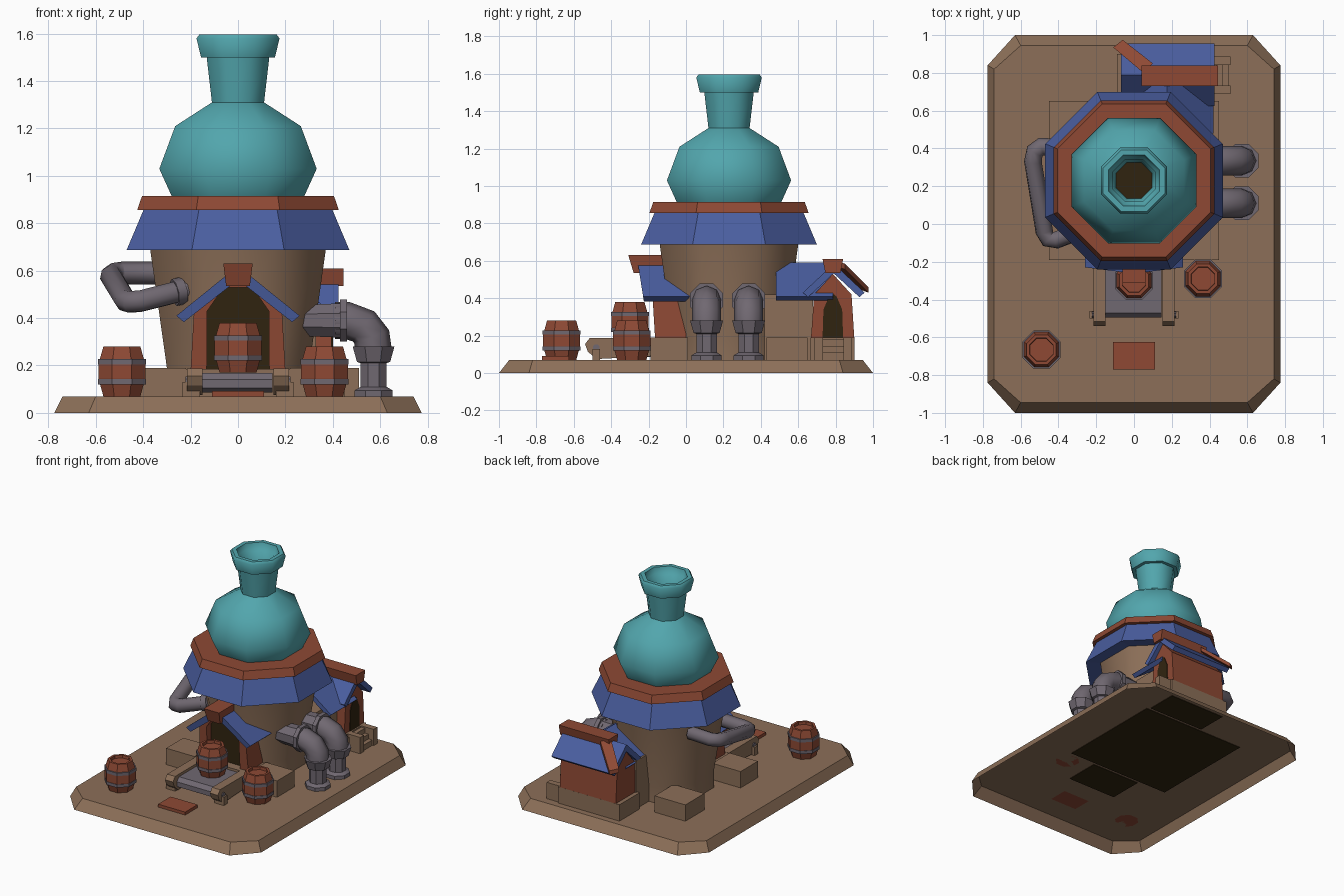
import bpy, bmesh, math
from mathutils import Vector

if "Cube" in bpy.data.objects:
    bpy.data.objects.remove(bpy.data.objects["Cube"])


def material(name, rgb):
    m = bpy.data.materials.new(name)
    m.diffuse_color = [((c / 255 + 0.055) / 1.055) ** 2.4 for c in rgb] + [1]
    m.use_nodes = True
    m.node_tree.nodes["Principled BSDF"].inputs["Base Color"].default_value = m.diffuse_color
    return m


TAN = material("tan stone", (140, 111, 88))
TEAL = material("teal glaze", (82, 166, 173))
BLUE = material("blue roof", (74, 94, 160))
RED = material("red wood", (142, 73, 52))
GREY = material("grey metal", (112, 104, 113))
DARK = material("dark interior", (48, 36, 16))
CY = 0.23  # tower axis in y


def finish(name, bm, mat, smooth=None):
    bmesh.ops.remove_doubles(bm, verts=bm.verts, dist=1e-5)
    bmesh.ops.recalc_face_normals(bm, faces=bm.faces)
    me = bpy.data.meshes.new(name)
    bm.to_mesh(me)
    bm.free()
    me.materials.append(mat)
    ob = bpy.data.objects.new(name, me)
    bpy.context.collection.objects.link(ob)
    if smooth:
        bpy.ops.object.select_all(action='DESELECT')
        ob.select_set(True)
        bpy.context.view_layer.objects.active = ob
        bpy.ops.object.shade_smooth_by_angle(angle=math.radians(smooth))
    return ob


def lathe(name, mat, profile, centre, smooth=None, axis='z', n=8):
    """Octagonal turning; profile is (apothem, height)."""
    bm = bmesh.new()
    k = 1 / math.cos(math.pi / n)
    rings = []
    for r, h in profile:
        ring = []
        for i in range(n):
            a = (i + 0.5) * 2 * math.pi / n
            u, v = r * k * math.cos(a), r * k * math.sin(a)
            p = (u, v, h) if axis == 'z' else (h, u, v)
            ring.append(bm.verts.new(Vector(p) + Vector(centre)))
        rings.append(ring)
    for lo, hi in zip(rings, rings[1:]):
        for i in range(n):
            j = (i + 1) % n
            bm.faces.new((lo[i], lo[j], hi[j], hi[i]))
    return finish(name, bm, mat, smooth)


def prism(name, mat, pts, axis, a, b, lean=0):
    """Extrude a 2D outline from a to b; lean tips the a-end forward with height."""
    z0 = min(p[1] for p in pts)

    def at(p, d):
        if axis == 'x':
            return (d, p[0], p[1])
        if axis == 'y':
            return (p[0], d, p[1])
        return (p[0], p[1], d)
    bm = bmesh.new()
    va = [bm.verts.new(at(p, a - lean * (p[1] - z0))) for p in pts]
    vb = [bm.verts.new(at(p, b)) for p in pts]
    bm.faces.new(va)
    bm.faces.new(vb)
    for i in range(len(pts)):
        j = (i + 1) % len(pts)
        bm.faces.new((va[i], va[j], vb[j], vb[i]))
    return finish(name, bm, mat)


def box(name, mat, x0, x1, y0, y1, z0, z1):
    return prism(name, mat, [(x0, y0), (x1, y0), (x1, y1), (x0, y1)], 'z', z0, z1)


def pipe(name, pts, r):
    cu = bpy.data.curves.new(name, 'CURVE')
    cu.dimensions = '3D'
    cu.bevel_depth, cu.bevel_resolution, cu.use_fill_caps = r, 2, True
    sp = cu.splines.new('POLY')
    sp.points.add(len(pts) - 1)
    for q, p in zip(sp.points, pts):
        q.co = (*p, 1)
    ob = bpy.data.objects.new(name, cu)
    bpy.context.collection.objects.link(ob)
    cu.materials.append(GREY)
    bpy.ops.object.select_all(action='DESELECT')
    ob.select_set(True)
    bpy.context.view_layer.objects.active = ob
    bpy.ops.object.convert(target='MESH')
    bpy.ops.object.shade_smooth_by_angle(angle=math.radians(50))


def chevron(half, eave, apex, t, c=0):
    return [(c - half, eave), (c, apex), (c + half, eave),
            (c + half - t * .7, eave - t * .6), (c, apex - t * 1.3), (c - half + t * .7, eave - t * .6)]


# base slab, open underneath
def outline(w, d, cw, cd):
    return [(w, -cd), (w, cd), (cw, d), (-cw, d), (-w, cd), (-w, -cd), (-cw, -d), (cw, -d)]


bm = bmesh.new()
lo = [bm.verts.new((x, y, 0)) for x, y in outline(.775, 1, .63, .84)]
hi = [bm.verts.new((x, y, .07)) for x, y in outline(.74, .945, .60, .82)]
bm.faces.new(hi)
for i in range(8):
    bm.faces.new((lo[i], lo[(i + 1) % 8], hi[(i + 1) % 8], hi[i]))
finish("base_slab", bm, TAN)
box("dark_underside", DARK, -.43, .42, -.18, .64, .062, .066)
box("dark_underside_front", DARK, -.2, .2, -.46, -.2, .062, .066)
box("dark_underside_back", DARK, -.06, .4, .66, .89, .062, .066)

# tower, its roof skirt and trim ring
lathe("tower_wall", TAN, [(.30, .07), (.30, .19), (.372, .70), (0, .70)], (0, CY, 0), 50)
lathe("tower_roof", BLUE, [(.36, .70), (.47, .687), (.395, .865), (.3, .865)], (0, CY, 0))
lathe("trim_ring", RED, [(.30, .857), (.425, .857), (.405, .915), (.25, .915)], (0, CY, 0))

# bottle chimney
lathe("bottle", TEAL, [(.26, .87), (.28, .915), (.332, 1.03), (.265, 1.21), (.11, 1.31), (.132, 1.5),
                       (.156, 1.5), (.175, 1.58), (.163, 1.597), (.135, 1.597), (.125, 1.555),
                       (.112, 1.545), (.092, 1.40)], (0, CY, 0), 50)
lathe("bottle_inside", DARK, [(.095, 1.42), (0, 1.42)], (0, CY, 0))

# corner foundation blocks
for s in (-1, 1):
    box("front_corner_block", TAN, s * .22, s * .45, -.19, .01, .07, .19)
    box("back_corner_block", TAN, s * .20, s * .45, .43, .65, .07, .19)

# front porch
box("porch_foundation", TAN, -.22, .22, -.19, 0, .07, .185)
door = [(-.13, .43), (-.06, .53), (.06, .53), (.13, .43)]
prism("porch_wall", RED, [(-.20, .18), (-.185, .44), (0, .58), (.185, .44), (.20, .18), (.132, .18)]
      + door[::-1] + [(-.132, .18)], 'y', -.165, .0, .06)
prism("porch_opening", DARK, [(-.14, .18)] + door + [(.14, .18)], 'y', -.125, -.118)
prism("porch_roof", BLUE, chevron(.26, .41, .62, .045), 'y', -.225, .05, .16)
prism("porch_ridge", RED, [(-.05, .535), (.05, .535), (.062, .63), (-.062, .63)], 'y', -.28, -.10, .3)

# conveyor with side rails and feet
prism("conveyor_belt", GREY, [(-.18, .085), (-.46, .085), (-.495, .105), (-.495, .14), (-.47, .168), (-.18, .168)],
      'x', -.153, .145)
for s in (-1, 1):
    prism("conveyor_rail", TAN, [(-.19, .09), (-.48, .075), (-.525, .115), (-.54, .155), (-.515, .187), (-.19, .187)],
          'x', s * .15, s * .215)
    box("conveyor_foot", TAN, s * .16, s * .235, -.50, -.46, .07, .13)
    lathe("conveyor_axle", GREY, [(0, 0), (.018, 0), (.018, s * .008), (0, s * .008)],
          (s * .214, -.48, .135), axis='x')


# barrels
def barrel(x, y, z):
    lathe("barrel", RED, [(0, 0), (.078, 0), (.099, .075), (.099, .135), (.078, .21),
                          (.062, .21), (.06, .19), (0, .19)], (x, y, z))
    for h in (.05, .135):
        lathe("barrel_band", GREY, [(.088, h), (.101, h), (.101, h + .022), (.088, h + .022)], (x, y, z))


barrel(0, -.30, .17)
barrel(.365, -.29, .07)
barrel(-.49, -.665, .07)
box("floor_plank", RED, -.11, .11, -.77, -.625, .07, .092)

# twin drain pipes on the right
for y in (.11, .335):
    pipe("drain_elbow", [(.41, y, .39), (.46, y, .39), (.53, y, .365), (.565, y, .32), (.57, y, .27)], .078)
    lathe("drain_socket", GREY, [(.065, .25), (.072, .43), (.088, .43), (.088, .46), (.06, .46)],
          (0, y, .39), 40, 'x')
    lathe("drain_down_pipe", GREY, [(0, .28), (.088, .28), (.07, .215), (.055, .21), (.055, .11),
                                    (.08, .095), (.08, .07)], (.572, y, 0), 40)

# bent pipe on the left
pipe("side_pipe", [(-.32, .40, .59), (-.49, .41, .59), (-.525, .385, .585), (-.535, .33, .575),
                   (-.475, -.04, .475), (-.455, -.08, .468), (-.41, -.085, .472), (-.22, -.01, .52)], .048)
d = Vector((.93, .32, .2)).normalized()
c = Vector((-.25, -.02, .512))
pipe("side_pipe_collar", [c - d * .02, c + d * .02], .058)

# link between tower and back house
box("link_wall", TAN, -.07, .33, .42, .68, .07, .42)
prism("link_roof", BLUE, chevron(.245, .41, .59, .035, .175), 'y', .48, .785)

# back house with its gable on the right
box("house_foundation", TAN, -.09, .41, .665, .90, .07, .19)
arch = [(.735, .34), (.765, .41), (.785, .425), (.805, .41), (.835, .34)]
prism("house_wall", RED, [(.668, .185), (.685, .42), (.785, .53), (.885, .42), (.90, .185)], 'x', -.06, .395)
prism("house_door", DARK, [(.73, .19)] + arch + [(.84, .19)], 'x', .394, .400)
prism("house_roof", BLUE, chevron(.165, .43, .585, .04, .79), 'x', -.07, .425)
prism("house_ridge", RED, [(.745, .535), (.825, .535), (.84, .61), (.73, .61)], 'x', .04, .445)
bm = bmesh.new()  # loose board sliding down the back slope
for dz in (0, .03):
    bm.faces.new([bm.verts.new(p) for p in ((.05, .80, .57 + dz), (.10, .85, .555 + dz),
                                            (-.06, .975, .43 + dz), (-.11, .935, .445 + dz))])
bm.verts.ensure_lookup_table()
for i in range(4):
    j = (i + 1) % 4
    bm.faces.new([bm.verts[k] for k in (i, j, j + 4, i + 4)])
finish("roof_board", bm, RED)

# steps up to the house door
for y in (.71, .865):
    box("step_rail", TAN, .40, .51, y - .022, y + .022, .07, .19)
for i in range(3):
    box("step", TAN, .40, .50 - i * .03, .73, .845, .07, .11 + i * .035)
